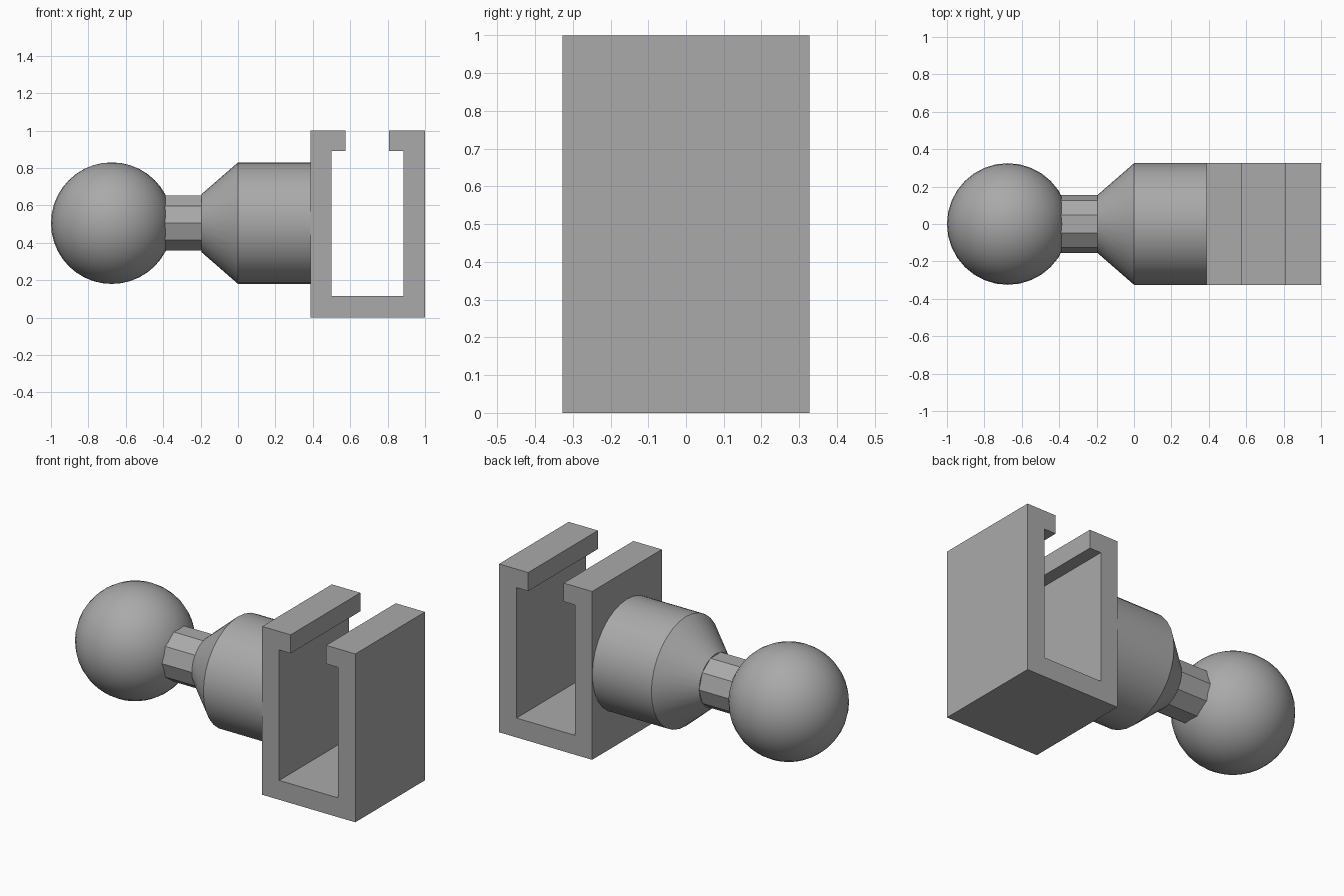
import bpy
import bmesh
import math
from mathutils import Matrix

if "Cube" in bpy.data.objects:
    bpy.data.objects.remove(bpy.data.objects["Cube"], do_unlink=True)

AXIS_Z = 0.505   # height of the stem axis
RADIUS = 0.325   # ball and collar radius
NECK_R = 0.155
HALF_Y = 0.327   # half depth of the channel

grey = bpy.data.materials.new("plain grey")
grey.use_nodes = True
colour = (0.4, 0.4, 0.4, 1)
grey.diffuse_color = colour
grey.node_tree.nodes["Principled BSDF"].inputs["Base Color"].default_value = colour


def finish(name, bm, smooth_angle=None):
    bmesh.ops.recalc_face_normals(bm, faces=bm.faces)
    mesh = bpy.data.meshes.new(name)
    bm.to_mesh(mesh)
    bm.free()
    mesh.materials.append(grey)
    obj = bpy.data.objects.new(name, mesh)
    bpy.context.collection.objects.link(obj)
    if smooth_angle:
        bpy.ops.object.select_all(action="DESELECT")
        obj.select_set(True)
        bpy.context.view_layer.objects.active = obj
        bpy.ops.object.shade_smooth_by_angle(angle=math.radians(smooth_angle))
    return obj


def turned(name, profile, sides, smooth_angle=None):
    """Closed solid turned around the x axis from (x, radius) pairs."""
    bm = bmesh.new()
    rings = []
    for x, r in profile:
        angles = [2 * math.pi * i / sides for i in range(sides)]
        rings.append([bm.verts.new((x, r * math.cos(a), AXIS_Z + r * math.sin(a)))
                      for a in angles])
    for a, b in zip(rings, rings[1:]):
        for i in range(sides):
            j = (i + 1) % sides
            bm.faces.new((a[i], a[j], b[j], b[i]))
    bm.faces.new(rings[0])
    bm.faces.new(rings[-1])
    return finish(name, bm, smooth_angle)


# Ball
bm = bmesh.new()
bmesh.ops.create_uvsphere(bm, u_segments=32, v_segments=20, radius=RADIUS,
                          matrix=Matrix.Translation((RADIUS - 1, 0, AXIS_Z)))
finish("ball", bm, 30)

# Faceted neck between ball and collar
turned("neck", [(-0.42, NECK_R), (-0.19, NECK_R)], 10)

# Tapered collar
turned("collar", [(-0.195, NECK_R), (0, RADIUS), (0.39, RADIUS)], 32, 30)

# Slotted channel: a C-shaped outline extruded front to back
outline = [(0.388, 0), (1, 0), (1, 1), (0.808, 1), (0.808, 0.89), (0.885, 0.89),
           (0.885, 0.115), (0.5, 0.115), (0.5, 0.89), (0.575, 0.89), (0.575, 1), (0.388, 1)]
bm = bmesh.new()
face = bm.faces.new([bm.verts.new((x, -HALF_Y, z)) for x, z in outline])
back = bmesh.ops.extrude_face_region(bm, geom=[face])["geom"]
bmesh.ops.translate(bm, vec=(0, 2 * HALF_Y, 0),
                    verts=[v for v in back if isinstance(v, bmesh.types.BMVert)])
finish("channel", bm)
